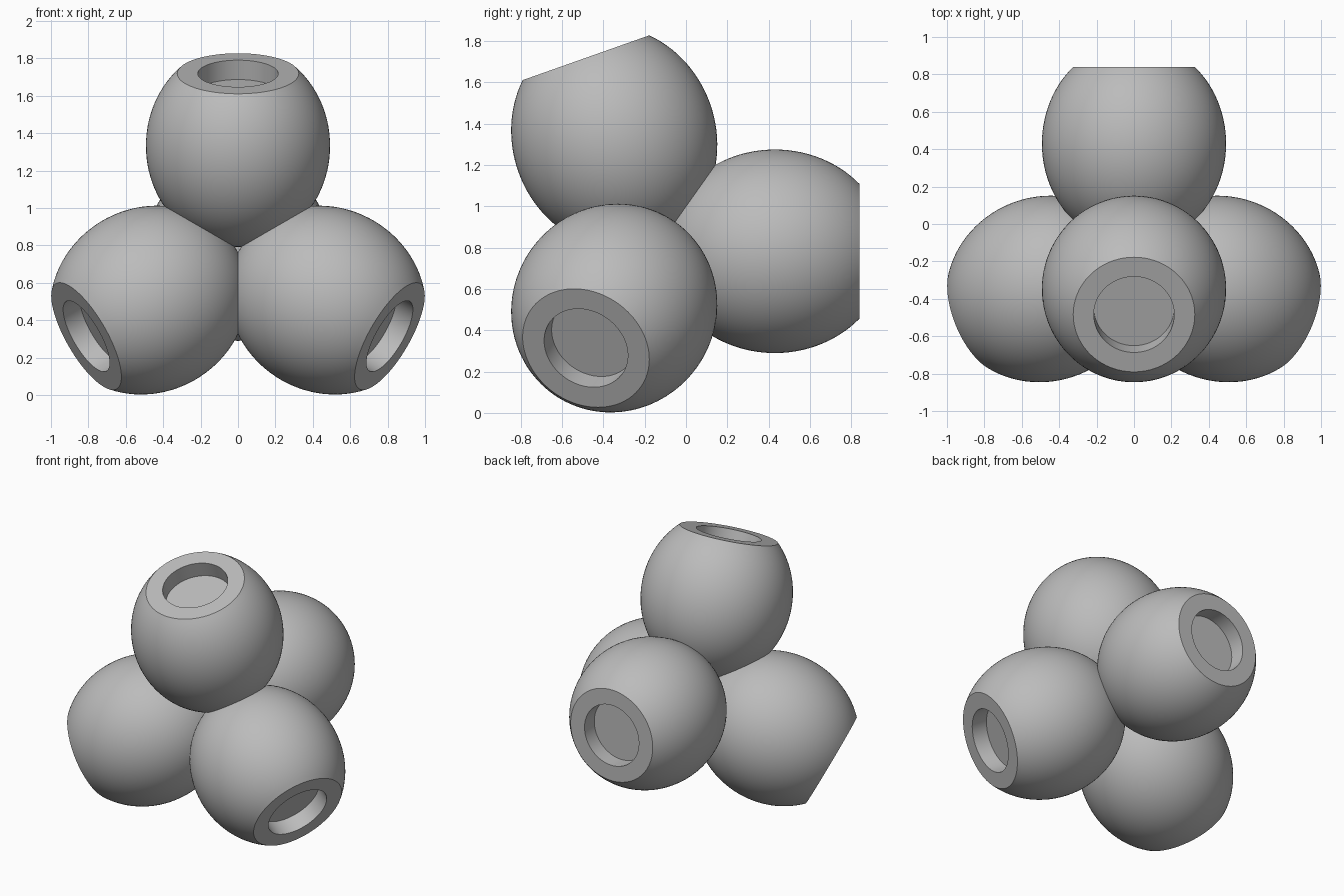
import bpy, bmesh, math
from mathutils import Vector

cube = bpy.data.objects.get("Cube")
if cube:
    bpy.data.objects.remove(cube, do_unlink=True)

# Material
grey = bpy.data.materials.new("light_grey")
grey.use_nodes = True
colour = (0.5, 0.5, 0.5, 1)
grey.diffuse_color = colour
grey.node_tree.nodes["Principled BSDF"].inputs["Base Color"].default_value = colour

# Proportions of one bulb, measured along its own axis
CENTRE = Vector((0, -0.153, 0.782))
OFFSET = 0.583      # hub to bulb centre
LONG, WIDE = 0.546, 0.4925
RIM, BORE, DEPTH = 0.325, 0.215, 0.11
STEPS, SIDES = 40, 96


def bulb_mesh():
    """Lathe a stretched ball with a flat end and a blind round socket."""
    end = math.acos(RIM / WIDE)
    profile = []
    for i in range(STEPS + 1):
        a = -math.pi / 2 + (end + math.pi / 2) * i / STEPS
        profile.append((WIDE * math.cos(a), OFFSET + LONG * math.sin(a)))
    top = profile[-1][1]
    profile += [(BORE, top), (BORE, top - DEPTH), (0, top - DEPTH)]

    bm = bmesh.new()
    verts = [bm.verts.new((r, 0, z)) for r, z in profile]
    edges = [bm.edges.new(pair) for pair in zip(verts, verts[1:])]
    bmesh.ops.spin(bm, geom=verts + edges, cent=(0, 0, 0), axis=(0, 0, 1),
                   angle=math.tau, steps=SIDES, use_duplicate=False)
    bmesh.ops.remove_doubles(bm, verts=bm.verts, dist=1e-5)
    bmesh.ops.recalc_face_normals(bm, faces=bm.faces)
    mesh = bpy.data.meshes.new("bulb")
    bm.to_mesh(mesh)
    bm.free()
    mesh.materials.append(grey)
    return mesh


# Four bulbs pointing to the corners of a tetrahedron
s2, s6 = math.sqrt(2), math.sqrt(6)
directions = {
    "back_bulb": (0, 3, 0),
    "top_bulb": (0, -1, 2 * s2),
    "left_bulb": (s6, -1, -s2),
    "right_bulb": (-s6, -1, -s2),
}
mesh = bulb_mesh()
for name, direction in directions.items():
    bulb = bpy.data.objects.new(name, mesh)
    bpy.context.collection.objects.link(bulb)
    bulb.location = CENTRE
    bulb.rotation_euler = Vector(direction).to_track_quat("Z", "Y").to_euler()

# Smooth the round surfaces, keep the rim and socket edges crisp
bpy.ops.object.select_all(action="DESELECT")
first = bpy.data.objects["back_bulb"]
first.select_set(True)
bpy.context.view_layer.objects.active = first
bpy.ops.object.shade_smooth_by_angle(angle=math.radians(30))
